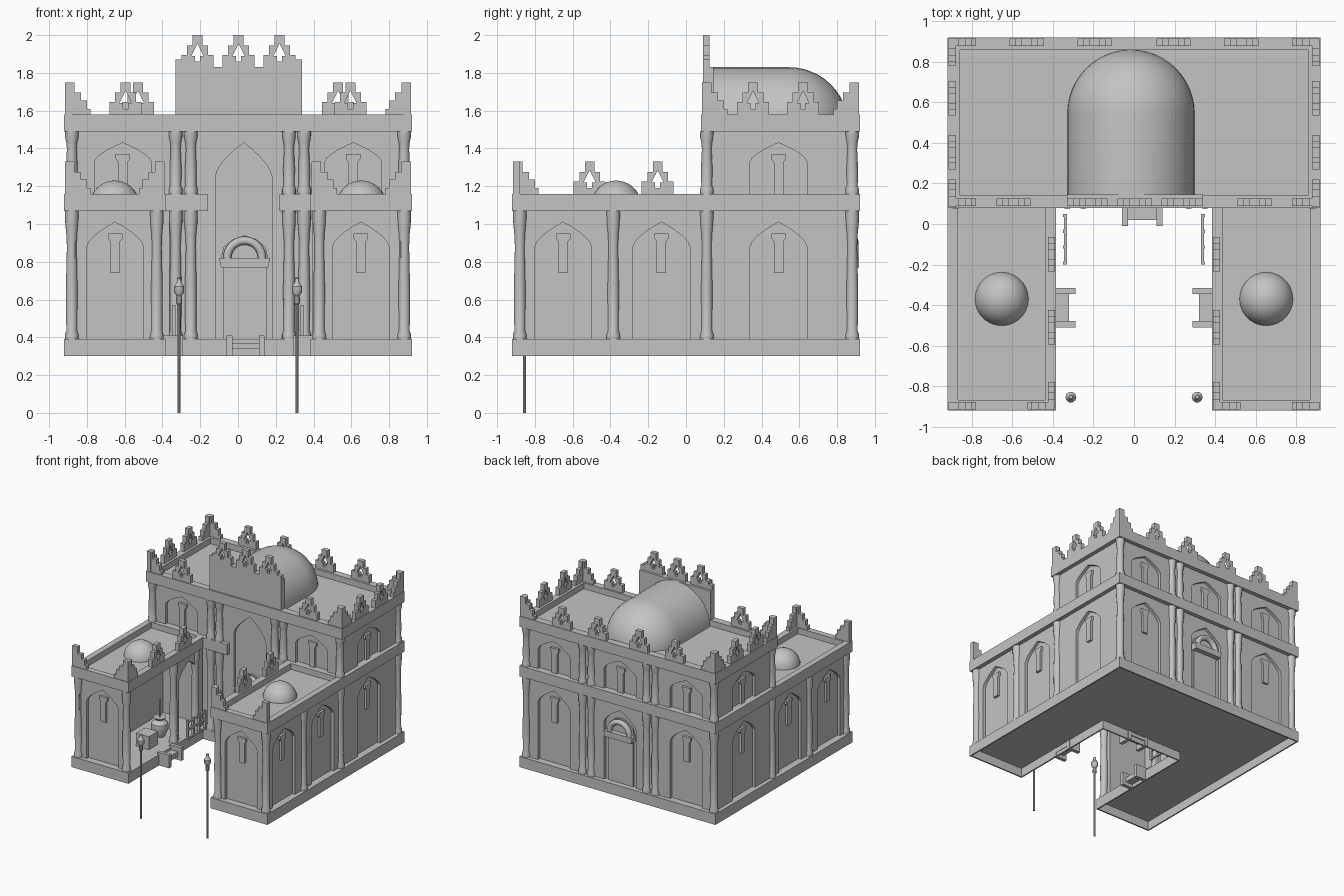
import bpy, bmesh
from math import radians, pi, sin, cos
from mathutils import Matrix, Vector

if "Cube" in bpy.data.objects:
    bpy.data.objects.remove(bpy.data.objects["Cube"])

stone = bpy.data.materials.new("grey_stone")
stone.use_nodes = True
stone.diffuse_color = (0.55, 0.55, 0.55, 1)
stone.node_tree.nodes["Principled BSDF"].inputs["Base Color"].default_value = (0.55, 0.55, 0.55, 1)


def finish(name, bm, loc=(0, 0, 0), rot=(0, 0, 0), smooth=False):
    bmesh.ops.recalc_face_normals(bm, faces=bm.faces)
    if smooth:
        for f in bm.faces:
            f.smooth = True
        for e in bm.edges:
            e.smooth = e.calc_face_angle(0) < 0.6
    me = bpy.data.meshes.new(name)
    bm.to_mesh(me)
    bm.free()
    me.materials.append(stone)
    ob = bpy.data.objects.new(name, me)
    ob.location = loc
    ob.rotation_euler = [radians(a) for a in rot]
    bpy.context.collection.objects.link(ob)


def box(name, x0, x1, y0, y1, z0, z1):
    bm = bmesh.new()
    bmesh.ops.create_cube(bm, size=1)
    bmesh.ops.scale(bm, vec=(abs(x1 - x0), y1 - y0, z1 - z0), verts=bm.verts)
    finish(name, bm, ((x0 + x1) / 2, (y0 + y1) / 2, (z0 + z1) / 2))


def plate(name, outlines, loc, turn, depth):
    """Extrude outlines outward; turn 0 faces the front, 90 faces +x."""
    bm = bmesh.new()
    for pts in outlines:
        f = bm.faces.new([bm.verts.new((u, 0, v)) for u, v in pts])
        ext = bmesh.ops.extrude_face_region(bm, geom=[f], use_keep_orig=True)
        moved = [g for g in ext["geom"] if isinstance(g, bmesh.types.BMVert)]
        bmesh.ops.translate(bm, vec=(0, -depth, 0), verts=moved)
    finish(name, bm, loc, (0, 0, turn))


def lathe(name, profile, loc, rot=(0, 0, 0), steps=16):
    bm = bmesh.new()
    vs = [bm.verts.new((r, 0, z)) for r, z in profile]
    es = [bm.edges.new(p) for p in zip(vs, vs[1:])]
    bmesh.ops.spin(bm, geom=vs + es, axis=(0, 0, 1), cent=(0, 0, 0),
                   angle=2 * pi, steps=steps)
    bmesh.ops.remove_doubles(bm, verts=bm.verts, dist=0.0005)
    finish(name, bm, loc, rot, True)


def mirror(pts):
    return [(-u, v) for u, v in pts]


def bay(loc, turn, width, height, spring, apex, lamp=None, shift=0.0, half=0.15):
    """Wall panel with a pointed niche and an optional slim window in it."""
    arch = [(half * (1 - t ** 1.6), spring + (apex - spring) * t) for t in (0, .2, .4, .6, .8, 1)]
    right = [(half, 0)] + arch
    inner = right + mirror(right[:-1])[::-1]
    w = width / 2
    pts = [(w, 0)] + [(u + shift, v) for u, v in inner] + [(-w, 0), (-w, height), (w, height)]
    plate("niche_wall", [pts], loc, turn, 0.025)
    if lamp is not None:
        side = [(.025, 0), (.025, .165), (.038, .185), (.038, .21)]
        plate("slim_window", [side + mirror(side)[::-1]],
              (loc[0], loc[1], loc[2] + lamp), turn, 0.02)


def low_bay(x, y, turn, width):
    bay((x, y, .39), turn, width, .68, .49, .62, .35)


def high_bay(x, y, turn, width):
    bay((x, y, 1.16), turn, width, .33, .17, .27, 0)


def column(x, y, z, h):
    prof = [(0, 0), (.036, 0), (.036, .025), (.029, .045), (.031, h * .4), (.026, h * .72),
            (.029, h * .82), (.035, h * .91), (.036, h), (0, h)]
    lathe("column", prof, (x, y, z))


def merlon(x, y, z, turn):
    half = [(0, .17), (.026, .17), (.026, .115), (.055, .115), (.055, .065), (.085, .065), (.085, 0),
            (0, 0), (0, .03), (.013, .03), (.013, .06), (.032, .06), (0, .125)]
    plate("stepped_merlon", [half, mirror(half)], (x, y, z), turn, 0.035)


def corner(x, y, z, turn, d):
    pts = [(0, 0), (.135, 0), (.135, .03), (.115, .03), (.115, .075), (.085, .075), (.085, .115), (.05, .115), (.05, .17), (0, .17)]
    plate("corner_merlon", [[(u * d, v) for u, v in pts]], (x, y, z), turn, 0.035)


def doorway(x, y, turn):
    """Door leaf, lintel, pointed hood and half-ring moulding."""
    loc = Vector((x, y, .39))
    plate("door", [[(-.115, 0), (.115, 0), (.115, .38), (-.115, .38)]], loc, turn, .012)
    plate("lintel", [[(-.125, .38), (.125, .38), (.135, .43), (-.135, .43)]], loc, turn, .055)
    hood = [(.125, .43), (.11, .49), (.06, .53)]
    plate("door_hood", [hood + [(0, .55)] + mirror(hood)[::-1]], loc, turn, .012)
    bm = bmesh.new()
    c = bmesh.ops.create_circle(bm, radius=.022, segments=16, matrix=Matrix.Translation((.092, 0, 0)))
    bmesh.ops.spin(bm, geom=c["verts"] + bm.edges[:], axis=(0, 1, 0), cent=(0, 0, 0),
                   angle=-pi, steps=16)
    out = Matrix.Rotation(radians(turn), 3, 'Z') @ Vector((0, -.03, .43))
    finish("door_moulding", bm, loc + out, (0, 0, turn), True)


# Main block: hollow plinth, core, string course, parapet and roof
box("main_floor", -.92, .92, .08, .92, .375, .39)
box("plinth_back", -.92, .92, .908, .92, .30, .39)
box("plinth_court", -.385, .385, .08, .092, .30, .39)
box("main_core", -.86, .86, .14, .86, .39, 1.53)
for z in (1.07, 1.49):
    box("back_band", -.92, .92, .86, .92, z, z + .09)
    for s in (-1, 1):
        box("side_band", s * .92, s * .86, .08, .92, z, z + .09)
box("front_parapet", -.92, .92, .08, .14, 1.49, 1.58)
box("front_band_right", -.92, -.16, .08, .15, 1.07, 1.16)
box("front_band_left", .22, .92, .08, .15, 1.07, 1.16)
box("central_parapet", -.33, .34, .09, .145, 1.49, 1.83)

# Barrel vault with a rounded end
arc = [(.315 * cos(i * pi / 24), .315 * sin(i * pi / 24)) for i in range(13)]
lathe("vault", [(0, -.402), (.315, -.402)] + arc, (-.015, .545, 1.515), (-90, 0, 0), 40)

# Main block facades
bay((.015, .14, .39), 0, .76, 1.10, .86, 1.04, shift=.015)
bay((0, .86, .39), 180, .74, .68, .49, .62)
high_bay(0, .86, 180, .74)
doorway(.035, .14, 0)
doorway(0, .86, 180)
for s in (-1, 1):
    high_bay(s * .61, .14, 0, .52)
    low_bay(s * .62, .86, 180, .51)
    high_bay(s * .62, .86, 180, .51)
    low_bay(s * .86, .49, s * 90, .75)
    high_bay(s * .86, .49, s * 90, .75)
    for z, h in ((.39, .68), (1.16, .33)):
        for x in (s * .30 + .01 - .04, s * .30 + .01 + .04):
            column(x, .11, z, h)
            column(x, .88, z, h)
        column(s * .88, .11, z, h)
        column(s * .88, .88, z, h)

# Main block merlons
for x in (-.215, .003, .22):
    merlon(x, .125, 1.83, 0)
for s in (-1, 1):
    box("parapet_shoulder", s * .335 + .005, s * .30, .09, .125, 1.83, 1.87)
    merlon(s * .595, .125, 1.58, 0)
    for x in (s * .195, s * .53):
        merlon(x, .88, 1.58, 180)
    for y in (.355, .62):
        merlon(s * .88, y, 1.58, s * 90)
    corner(s * .915, .125, 1.58, 0, -s)
    corner(s * .915, .88, 1.58, 180, s)
    corner(s * .88, .085, 1.58, s * 90, s)
    corner(s * .88, .915, 1.58, s * 90, -s)

# Wings with an open arcade toward the courtyard
for s in (-1, 1):
    ob, i = s * .92, s * .385
    box("wing_floor", ob, i, -.92, .08, .375, .39)
    box("plinth_outer", ob, s * .908, -.92, .92, .30, .39)
    box("plinth_inner", s * .397, i, -.92, .092, .30, .39)
    box("plinth_front", ob, i, -.92, -.908, .30, .39)
    box("wing_outer_wall", s * .86, s * .80, -.86, .14, .39, 1.07)
    box("wing_front_wall", s * .86, s * .44, -.86, -.82, .39, 1.07)
    box("wing_roof", s * .90, s * .40, -.90, .10, 1.07, 1.11)
    box("wing_outer_band", ob, s * .87, -.92, .08, 1.07, 1.16)
    box("wing_inner_band", s * .44, i, -.92, .08, 1.07, 1.16)
    box("wing_front_band", ob, i, -.92, -.87, 1.07, 1.16)
    low_bay(s * .65, -.86, 0, .42)
    for y in (-.65, -.13):
        low_bay(s * .86, y, s * 90, .50)
    bay((s * .44, -.07, .39), -s * 90, .37, .68, .49, .62, half=.13)
    for x, y in ((.88, -.88), (.88, -.385), (.43, -.88), (.43, -.25), (.43, .04)):
        column(s * x, y, .39, .68)
    dome = [(.133 * cos(k * pi / 20), .133 * sin(k * pi / 20)) for k in range(11)]
    lathe("wing_dome", dome, (s * .653, -.37, 1.097), steps=28)

    # Wing merlons
    corner(s * .915, -.88, 1.16, 0, -s)
    corner(s * .39, -.88, 1.16, 0, s)
    corner(s * .425, -.915, 1.16, -s * 90, -s)
    for y in (-.51, -.15):
        merlon(s * .425, y, 1.16, -s * 90)

    # Steps into the wing
    box("wing_step", s * .40, s * .32, -.48, -.34, .33, .37)
    for y in (-.51, -.345):
        box("step_cheek", s * .40, s * .29, y, y + .03, .30, .41)

    # Goods standing inside the arcade
    box("crate", s * .62, s * .50, -.48, -.36, .39, .50)
    lathe("jar", [(0, 0), (.04, 0), (.07, .07), (.065, .11), (.035, .14), (.05, .16), (0, .16)],
          (s * .58, -.22, .39))
    lathe("jar_stick", [(0, 0), (.006, 0), (.006, .3), (0, .3)], (s * .58, -.22, .40), steps=8)

    # Railing beside the main front
    for z in (.41, .485, .55):
        box("rail", s * .33, s * .345, -.20, .05, z, z + .015)
    for k in range(4):
        y = -.20 + k * .078
        box("rail_post", s * .33, s * .35, y, y + .016, .41, .57)

    # Torch poles
    torch = [(0, 0), (.007, 0), (.007, .57), (.017, .58), (.014, .62), (.027, .64), (.027, .67), (.012, .69), (.01, .715), (0, .72)]
    lathe("torch", torch, (s * .312, -.855, 0), steps=10)

# Main entrance steps
box("entrance_step", -.04, .12, .02, .10, .34, .37)
for x in (-.06, .11):
    box("entrance_cheek", x, x + .03, -.01, .10, .30, .41)
